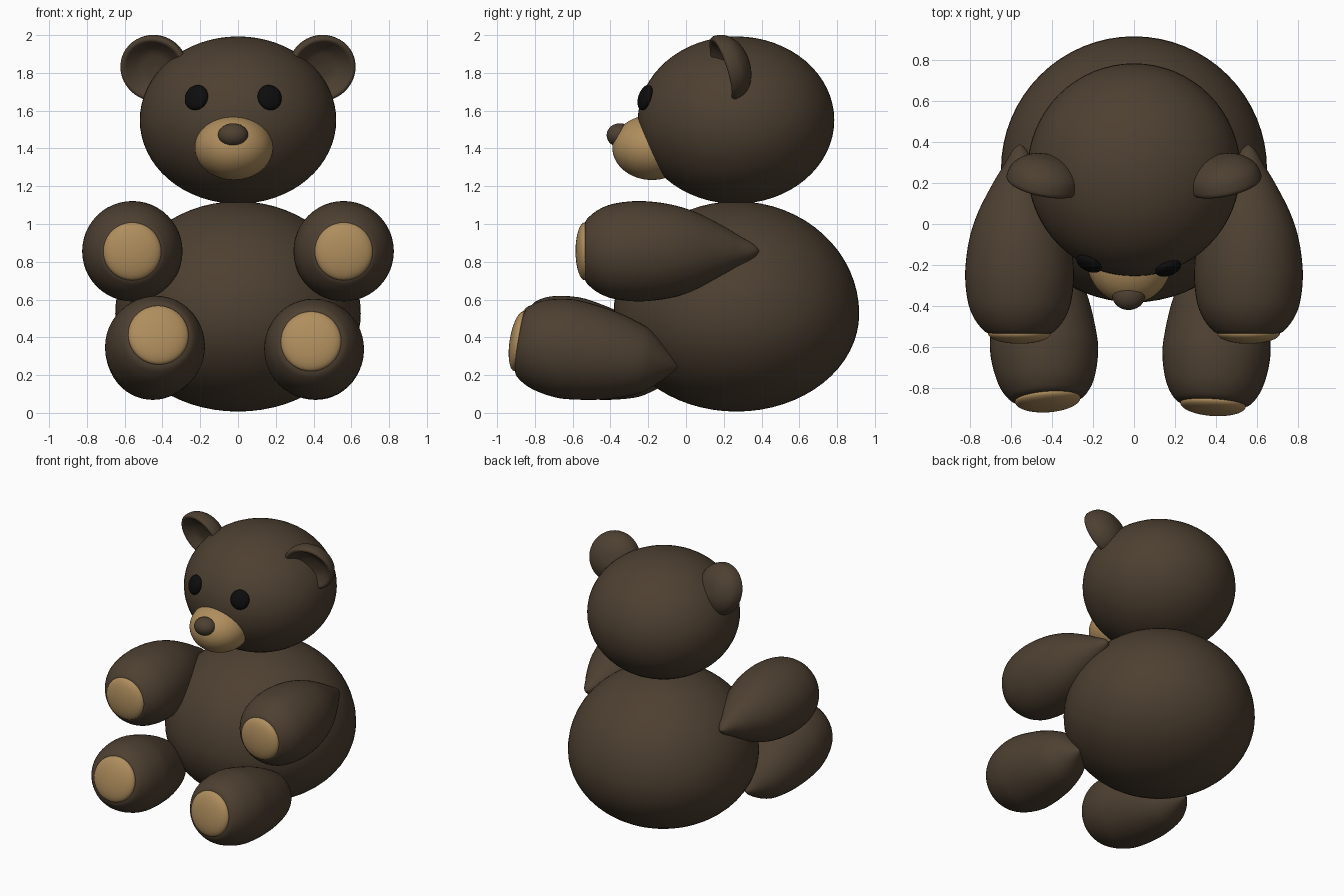
import bpy, bmesh, math
from mathutils import Vector, Matrix

if "Cube" in bpy.data.objects:
    bpy.data.objects.remove(bpy.data.objects["Cube"])


def material(name, rgb):
    m = bpy.data.materials.new(name)
    m.diffuse_color = (*rgb, 1)
    m.use_nodes = True
    m.node_tree.nodes["Principled BSDF"].inputs["Base Color"].default_value = m.diffuse_color
    return m


BROWN = material("dark_brown_fur", (0.075, 0.051, 0.031))
TAN = material("tan_fur", (0.43, 0.27, 0.11))
BLACK = material("black_eye", (0.004, 0.004, 0.004))


def frame(loc, direction=(0, 0, 1)):
    """Placement whose local z points along direction."""
    q = Vector(direction).to_track_quat('Z', 'Y')
    return Matrix.Translation(loc) @ q.to_matrix().to_4x4()


def finish(bm, name, mat):
    bmesh.ops.recalc_face_normals(bm, faces=bm.faces)
    for f in bm.faces:
        f.smooth = True
    mesh = bpy.data.meshes.new(name)
    bm.to_mesh(mesh)
    bm.free()
    mesh.materials.append(mat)
    ob = bpy.data.objects.new(name, mesh)
    bpy.context.collection.objects.link(ob)
    return ob


def ellipsoid(name, mat, place, radii, lower=None):
    """Ellipsoid; lower gives a different z radius below the middle."""
    bm = bmesh.new()
    bmesh.ops.create_uvsphere(bm, u_segments=64, v_segments=32, radius=1)
    for v in bm.verts:
        rz = lower if lower and v.co.z < 0 else radii[2]
        v.co = (v.co.x * radii[0], v.co.y * radii[1], v.co.z * rz)
    bm.transform(place)
    return finish(bm, name, mat)


def smooth_curve(pts, steps=4):
    """Catmull-Rom curve through the profile points."""
    p = [Vector(q) for q in pts]
    p = [2 * p[0] - p[1]] + p + [2 * p[-1] - p[-2]]
    out = []
    for a, b, c, d in zip(p, p[1:], p[2:], p[3:]):
        for i in range(steps):
            t = i / steps
            out.append(0.5 * (2 * b + (c - a) * t + (2 * a - 5 * b + 4 * c - d) * t * t
                              + (3 * b - a - 3 * c + d) * t ** 3))
    return out + [p[-2]]


def lathe(name, mat, place, profile, segs=48):
    """Revolve (radius, height) points round the local z axis."""
    bm = bmesh.new()
    rings = []
    for r, h in smooth_curve(profile):
        r = max(r, 0)
        rings.append([bm.verts.new((r * math.cos(2 * math.pi * k / segs),
                                    r * math.sin(2 * math.pi * k / segs), h))
                      for k in range(segs)])
    for a, b in zip(rings, rings[1:]):
        for k in range(segs):
            n = (k + 1) % segs
            bm.faces.new((a[k], a[n], b[n], b[k]))
    bmesh.ops.remove_doubles(bm, verts=bm.verts, dist=1e-5)
    bm.transform(place)
    return finish(bm, name, mat)


ARM = [(0, 0), (.035, .03), (.082, .11), (.125, .18), (.198, .32), (.24, .44), (.261, .56),
       (.265, .67), (.25, .78), (.222, .85), (.185, .90), (.15, .925), (.08, .93), (0, .93)]
LEG = [(0, 0), (.06, .05), (.135, .13), (.185, .21), (.235, .37), (.262, .55), (.26, .65),
       (.238, .75), (.205, .815), (.165, .85), (.08, .86), (0, .86)]
EAR = [(0, -.02), (.08, -.01), (.13, .02), (.158, .042), (.176, .038), (.181, .015),
       (.166, -.035), (.12, -.08), (.06, -.105), (0, -.11)]


def limb(name, pad, base, end, profile, pad_r):
    base, end = Vector(base), Vector(end)
    d = (end - base).normalized()
    lathe(name, BROWN, frame(base, d), profile)
    tip = base + d * (profile[-1][1] - 0.005)
    ellipsoid(pad, TAN, frame(tip, d), (pad_r, pad_r, 0.05))


# Body and head
ellipsoid("body", BROWN, frame((0, .267, .525)), (.65, .65, .595), lower=.518)
ellipsoid("head", BROWN, frame((0, .265, 1.55)), (.52, .52, .443))

# Arms and ears, mirrored
for side, s in (("left", -1), ("right", 1)):
    limb(side + "_arm", side + "_hand_pad", (s * .558, .39, .858), (s * .56, -.54, .855),
         ARM, .153)
    lathe(side + "_ear", BROWN, frame((s * .44, .225, 1.83), (s * .2, -.94, -.30)), EAR)

# Legs, the left one lifted a little more
limb("left_leg", "left_foot_pad", (-.48, -.03, .21), (-.42, -.88, .417), LEG, .16)
limb("right_leg", "right_foot_pad", (.44, -.04, .245), (.386, -.89, .38), LEG, .16)

# Face, turned slightly to one side
ellipsoid("muzzle", TAN, frame((-.022, -.18, 1.405)), (.207, .21, .172))
ellipsoid("nose", BROWN, frame((-.026, -.35, 1.47)), (.08, .07, .063))
for side, x in (("left", -.217), ("right", .165)):
    z = 1.667
    y = .265 - .52 * math.sqrt(1 - (x / .52) ** 2 - ((z - 1.55) / .443) ** 2)
    normal = Vector((x / .52 ** 2, (y - .265) / .52 ** 2, (z - 1.55) / .443 ** 2)).normalized()
    ellipsoid(side + "_eye", BLACK, frame(Vector((x, y, z)) + normal * .008, normal),
              (.066, .069, .032))
